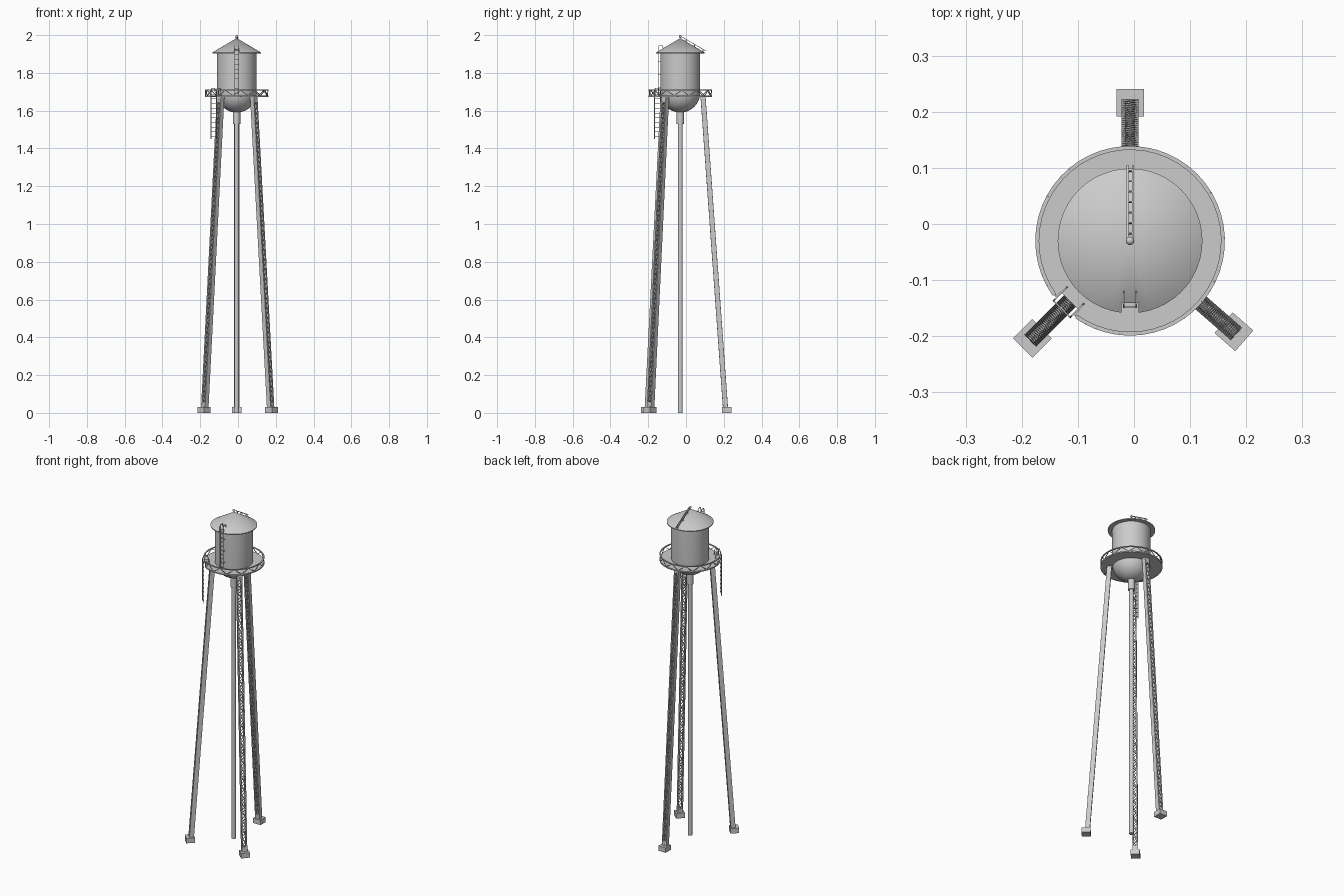
import bpy, bmesh
from math import sin, cos, pi, radians
from mathutils import Vector, Matrix

if "Cube" in bpy.data.objects:
    bpy.data.objects.remove(bpy.data.objects["Cube"])

CX, CY = -0.007, -0.03          # tower axis


def finish(name, bm, smooth=False):
    bmesh.ops.recalc_face_normals(bm, faces=bm.faces[:])
    me = bpy.data.meshes.new(name)
    bm.to_mesh(me)
    bm.free()
    ob = bpy.data.objects.new(name, me)
    bpy.context.collection.objects.link(ob)
    bpy.ops.object.select_all(action='DESELECT')
    ob.select_set(True)
    bpy.context.view_layer.objects.active = ob
    if smooth:
        bpy.ops.object.shade_smooth_by_angle(angle=radians(35))
    return ob


def polar(a, r, z, t=0.0):
    """Point at angle a, radius r, sideways offset t around the tower axis."""
    return Vector((CX + r * cos(a) - t * sin(a), CY + r * sin(a) + t * cos(a), z))


def beam(bm, p, q, w, d, ref):
    """Box from p to q, w wide along ref and d deep across it."""
    p, q = Vector(p), Vector(q)
    z = (q - p).normalized()
    x = Vector(ref)
    x = (x - z * x.dot(z)).normalized()
    y = z.cross(x)
    m = Matrix((x, y, z)).transposed().to_4x4()
    m.translation = (p + q) / 2
    bmesh.ops.create_cube(bm, size=1, matrix=m @ Matrix.Diagonal((w, d, (q - p).length, 1)))


def lathe(name, profile, n=48, closed=False):
    bm = bmesh.new()
    vs = [bm.verts.new((CX + r, CY, z)) for r, z in profile]
    pairs = list(zip(vs, vs[1:])) + ([(vs[-1], vs[0])] if closed else [])
    es = [bm.edges.new(e) for e in pairs]
    bmesh.ops.spin(bm, geom=vs + es, cent=(CX, CY, 0), axis=(0, 0, 1), angle=2 * pi, steps=n)
    bmesh.ops.remove_doubles(bm, verts=bm.verts[:], dist=1e-5)
    return finish(name, bm, True)


def notch(ob, p, q, w, d, ref):
    bm = bmesh.new()
    beam(bm, p, q, w, d, ref)
    cut = finish("notch_cutter", bm)
    mod = ob.modifiers.new("notch", 'BOOLEAN')
    mod.operation, mod.object, mod.solver = 'DIFFERENCE', cut, 'EXACT'
    bpy.context.view_layer.objects.active = ob
    bpy.ops.object.modifier_apply(modifier="notch")
    bpy.data.objects.remove(cut)


# Tank with round bottom
R = 0.105
bowl = [(R * sin(i * pi / 24), 1.695 - R * cos(i * pi / 24)) for i in range(13)]
lathe("tank", bowl + [(R, 1.91), (0, 1.91)])

# Roof, notched at the front for the ladder, with ball finial
roof = lathe("roof", [(0, 1.903), (0.129, 1.903), (0.129, 1.908), (0, 1.984)])
notch(roof, (CX, CY - 0.111, 1.92), (CX, CY - 0.2, 1.92), 0.03, 0.1, (1, 0, 0))
lathe("finial", [(0, 1.984)] + [(0.0075 * sin(i * pi / 8), 1.9925 - 0.0075 * cos(i * pi / 8))
                               for i in range(1, 8)] + [(0, 2.0)], 16)

# Riser pipe and collar
lathe("riser_pipe", [(0, 0), (0.0125, 0), (0.0125, 1.55), (0, 1.55)], 24)
lathe("pipe_collar", [(0, 1.53), (0.019, 1.53), (0.019, 1.61), (0, 1.61)], 24)

# Walkway floor with access notch above the left leg
A = radians(225)
floor = lathe("walkway_floor", [(0.1, 1.674), (0.166, 1.674), (0.166, 1.681), (0.1, 1.681)], 48, True)
notch(floor, polar(A, 0.152, 1.68), polar(A, 0.25, 1.68), 0.046, 0.1, (-sin(A), cos(A), 0))

# Walkway railing: top and bottom hoops with zigzag braces, open at the notch
bm = bmesh.new()
gap, n = 0.17, 48
ang = [A + gap + (2 * pi - 2 * gap) * i / n for i in range(n + 1)]
for i in range(n):
    for z, w in ((1.709, 0.005), (1.677, 0.007)):
        beam(bm, polar(ang[i], 0.1655, z), polar(ang[i + 1], 0.1655, z), w, 0.007, (0, 0, 1))
for i in range(0, n, 2):
    za, zb = (1.68, 1.708) if i % 4 == 0 else (1.708, 1.68)
    a, b = ang[i], ang[i + 2]
    mid = (polar(a, 0.166, za) + polar(b, 0.166, zb)) / 2
    mid += Vector((cos(ang[i + 1]), sin(ang[i + 1]), 0)) * 0.0005
    for p, q in ((polar(a, 0.166, za), mid), (mid, polar(b, 0.166, zb))):
        beam(bm, p, q, 0.003, 0.003, (cos(a), sin(a), 0))
for a in (ang[0], ang[-1]):
    beam(bm, polar(a, 0.1655, 1.675), polar(a, 0.1655, 1.711), 0.004, 0.004, (cos(a), sin(a), 0))
finish("walkway_railing", bm)

# Legs: paired channels joined by lacing on inner and outer faces, on square footings
for name, deg, shift in (("back", 90, 0), ("left", 225, 0), ("right", -41.2, 0)):
    a = radians(deg)
    out, side = Vector((cos(a), sin(a), 0)), Vector((-sin(a), cos(a), 0))
    lo, hi = polar(a, 0.239, 0.025), polar(a, 0.12, 1.676)
    bm = bmesh.new()
    for s in (-1, 1):
        o = side * s * 0.0135
        beam(bm, lo + o, hi + o, 0.003, 0.026, side)
        for f in (-1, 1):
            k = side * s * 0.0115 + out * f * 0.012
            beam(bm, lo + k, hi + k, 0.007, 0.002, side)
    beam(bm, lo, lo.lerp(hi, 0.02), 0.03, 0.026, side)
    beam(bm, lo.lerp(hi, 0.98), hi, 0.03, 0.026, side)
    finish(name + "_leg", bm)
    bm = bmesh.new()
    bars = 64
    for i in range(bars):
        s = 1 if i % 2 else -1
        for f in (-1, 1):
            k = out * f * 0.0125
            beam(bm, lo.lerp(hi, i / bars) + k - side * s * 0.012,
                 lo.lerp(hi, (i + 1) / bars) + k + side * s * 0.012, 0.002, 0.004, out)
    finish(name + "_leg_lacing", bm)
    bm = bmesh.new()
    beam(bm, polar(a, 0.246, 0), polar(a, 0.246, 0.03), 0.049, 0.049, out)
    finish(name + "_footing", bm)


def ladder(name, path, side, half, rungs, size=0.003):
    """Rails follow the path; rungs are spread along its first segment."""
    bm = bmesh.new()
    side = Vector(side)
    for s in (-half, half):
        for p, q in zip(path, path[1:]):
            beam(bm, p + side * s, q + side * s, size, size, side)
    for i in range(rungs):
        c = path[0].lerp(path[1], (i + 0.5) / rungs)
        beam(bm, c - side * half, c + side * half, size * 0.8, size * 0.8, (0, 0, 1) if abs(path[0].z - path[1].z) > 0.1 else (0, 1, 1))
    return finish(name, bm)


# Tank ladder at the front, hooked over the roof edge
F = radians(-90)
ladder("tank_ladder", [polar(F, 0.118, 1.68), polar(F, 0.118, 1.935), polar(F, 0.112, 1.947),
                       polar(F, 0.094, 1.945), polar(F, 0.09, 1.925)], (1, 0, 0), 0.011, 10)
bm = bmesh.new()
for z in (1.72, 1.79, 1.86):
    for s in (-0.011, 0.011):
        beam(bm, polar(F, 0.1, z, s), polar(F, 0.118, z, s), 0.003, 0.003, (0, 0, 1))
finish("tank_ladder_brackets", bm)

# Hanging access ladder at the left leg with grab rails
ladder("access_ladder", [polar(A, 0.172, 1.45), polar(A, 0.172, 1.70), polar(A, 0.167, 1.718),
                         polar(A, 0.142, 1.718), polar(A, 0.138, 1.68)],
       (-sin(A), cos(A), 0), 0.021, 10)

# Roof ladder on the back slope
ladder("roof_ladder", [polar(pi / 2, 0.134, 1.917), polar(pi / 2, 0.004, 1.993)], (1, 0, 0), 0.0045, 7)
bm = bmesh.new()
for r in (0.03, 0.075, 0.12):
    z = 1.984 - r * 0.076 / 0.129
    for s in (-0.0045, 0.0045):
        beam(bm, polar(pi / 2, r, z - 0.003, s), polar(pi / 2, r, z + 0.011, s), 0.003, 0.003, (1, 0, 0))
finish("roof_ladder_brackets", bm)
